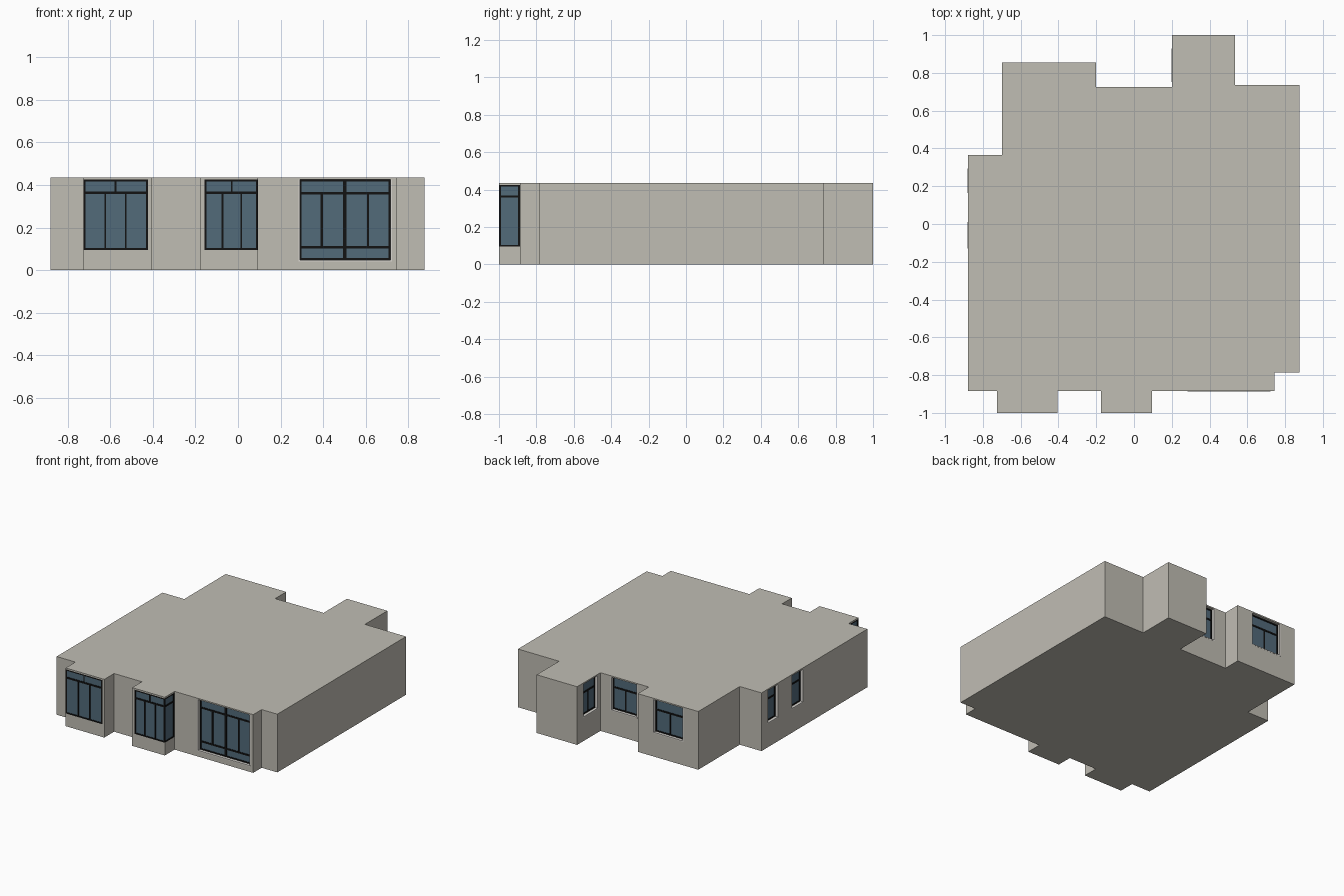
import bpy, bmesh

if "Cube" in bpy.data.objects:
    bpy.data.objects.remove(bpy.data.objects["Cube"])

H = 0.435


def material(name, rgb):
    m = bpy.data.materials.new(name)
    m.diffuse_color = (*rgb, 1)
    m.use_nodes = True
    m.node_tree.nodes["Principled BSDF"].inputs["Base Color"].default_value = m.diffuse_color
    return m


WALL = material("warm_grey_wall", (0.53, 0.51, 0.455))
GLASS = material("blue_glass", (0.085, 0.145, 0.195))
BLACK = material("black_frame", (0.006, 0.006, 0.006))
TRIM = material("light_trim", (0.70, 0.68, 0.64))
DOOR = material("grey_door", (0.40, 0.385, 0.35))


def finish(bm, name, mat):
    bmesh.ops.recalc_face_normals(bm, faces=bm.faces[:])
    me = bpy.data.meshes.new(name)
    bm.to_mesh(me)
    bm.free()
    ob = bpy.data.objects.new(name, me)
    me.materials.append(mat)
    bpy.context.collection.objects.link(ob)
    return ob


# Building body: extruded stepped outline
outline = [(-.88, -.885), (-.725, -.885), (-.725, -1), (-.405, -1), (-.405, -.885),
           (-.175, -.885), (-.175, -1), (.095, -1), (.095, -.885), (.745, -.885),
           (.745, -.785), (.875, -.785), (.875, .735), (.535, .735), (.535, 1),
           (.2, 1), (.2, .725), (-.2, .725), (-.2, .855), (-.7, .855),
           (-.7, .365), (-.88, .365)]
bm = bmesh.new()
base = bm.faces.new([bm.verts.new((x, y, 0)) for x, y in outline])
top = bmesh.ops.extrude_face_region(bm, geom=[base])
bmesh.ops.translate(bm, vec=(0, 0, H),
                    verts=[g for g in top["geom"] if isinstance(g, bmesh.types.BMVert)])
body = finish(bm, "building_body", WALL)


def boxes(name, facing, plane, items, mat):
    """Boxes given on a wall: u along the wall, d depth into the wall, z up."""
    sign = 1 if facing[0] == "-" else -1
    bm = bmesh.new()
    for u0, u1, d0, d1, z0, z1 in items:
        vs = bmesh.ops.create_cube(bm, size=1)["verts"]
        for v in vs:
            u = u1 if v.co.x > 0 else u0
            w = plane + sign * (d1 if v.co.y > 0 else d0)
            z = z1 if v.co.z > 0 else z0
            v.co = (u, w, z) if facing[1] == "y" else (w, u, z)
    return finish(bm, name, mat)


def cut(facing, plane, u0, u1, z0, z1, depth):
    c = boxes("opening_cutter", facing, plane, [(u0, u1, -.03, depth, z0, z1)], WALL)
    c.hide_render = True
    mod = body.modifiers.new("opening", "BOOLEAN")
    mod.operation = "DIFFERENCE"
    mod.solver = "EXACT"
    mod.object = c
    bpy.context.view_layer.objects.active = body
    bpy.ops.object.modifier_apply(modifier=mod.name)
    bpy.data.objects.remove(c)


def window(name, facing, plane, u0, u1, z0, z1, depth=.03, rails=(), posts=(),
           ext=(0, 0), trim=True, w=.009):
    cut(facing, plane, u0 - ext[0], u1 + ext[1], z0, z1, depth)
    if trim:  # pale sill and side linings
        t = .007
        boxes(name + "_surround", facing, plane,
              [(u0, u1, -.001, depth, z0, z0 + t),
               (u0, u0 + t, -.0005, depth, z0, z1), (u1 - t, u1, -.0005, depth, z0, z1)], TRIM)
        u0, u1, z0 = u0 + t, u1 - t, z0 + t
    f, g = depth - .01, depth - .006
    boxes(name + "_glass", facing, plane,
          [(u0 + .004, u1 - .004, g, depth, z0 + .002, z1 - .002)], GLASS)
    bars = [(u0, u0 + w, f, depth, z0, z1), (u1 - w, u1, f, depth, z0, z1),
            (u0, u1, f, depth, z0, z0 + w), (u0, u1, f, depth, z1 - w, z1)]
    bars += [(u0, u1, f, depth, z - .006, z + .006) for z in rails]
    bars += [(u - p / 2, u + p / 2, f, depth, a, b) for u, a, b, p in posts]
    boxes(name + "_frame", facing, plane, bars, BLACK)


# Two front bays, each with a window wrapping one corner
T = .363
bay = dict(z0=.095, z1=.425, depth=.01, rails=[T], trim=False)
window("left_bay_window", "-y", -1, -.725, -.422, ext=(.03, 0),
       posts=[(-.575, T, .425, .008), (-.623, .095, T, .008), (-.527, .095, T, .008)], **bay)
window("left_bay_side_window", "-x", -.725, -1, -.888, ext=(.03, 0), **bay)
window("right_bay_window", "-y", -1, -.157, .095, ext=(0, .03),
       posts=[(-.03, T, .425, .008), (-.073, .095, T, .008), (.015, .095, T, .008)], **bay)
window("right_bay_side_window", "+x", .095, -1, -.888, ext=(.03, 0), **bay)

# Large front window
window("large_front_window", "-y", -.885, .283, .722, .04, .425, rails=[.108, .36],
       posts=[(.502, .045, .425, .016), (.393, .108, .36, .011), (.61, .108, .36, .011)])

# Rear and left-hand windows: plane, extents along the wall, number of lower lights
for name, facing, plane, a, b, lights in [
        ("rear_left_window", "+y", .855, -.578, -.325, 2),
        ("rear_middle_window", "+y", .725, -.105, .115, 2),
        ("rear_wing_window", "-x", .2, .752, .93, 2),
        ("left_window_rear", "-x", -.88, .165, .295, 1),
        ("left_window_front", "-x", -.88, -.13, .01, 1)]:
    posts = [(a + (b - a) * i / lights, .18, .345, .01) for i in range(1, lights)]
    window(name, facing, plane, a, b, .175, .425, rails=[.345], posts=posts)

# Rear door in a recessed porch, with its casing
cut("+y", .735, .69, .84, .004, .335, .06)
boxes("door_leaf", "+y", .735, [(.705, .825, .05, .06, .004, .275)], DOOR)
boxes("door_casing", "+y", .735,
      [(.69, .705, .04, .06, .004, .335), (.825, .84, .04, .06, .004, .335),
       (.705, .825, .04, .06, .275, .29), (.705, .825, .04, .06, .322, .335)], TRIM)
boxes("door_transom_panel", "+y", .735, [(.705, .825, .05, .06, .29, .322)], DOOR)
